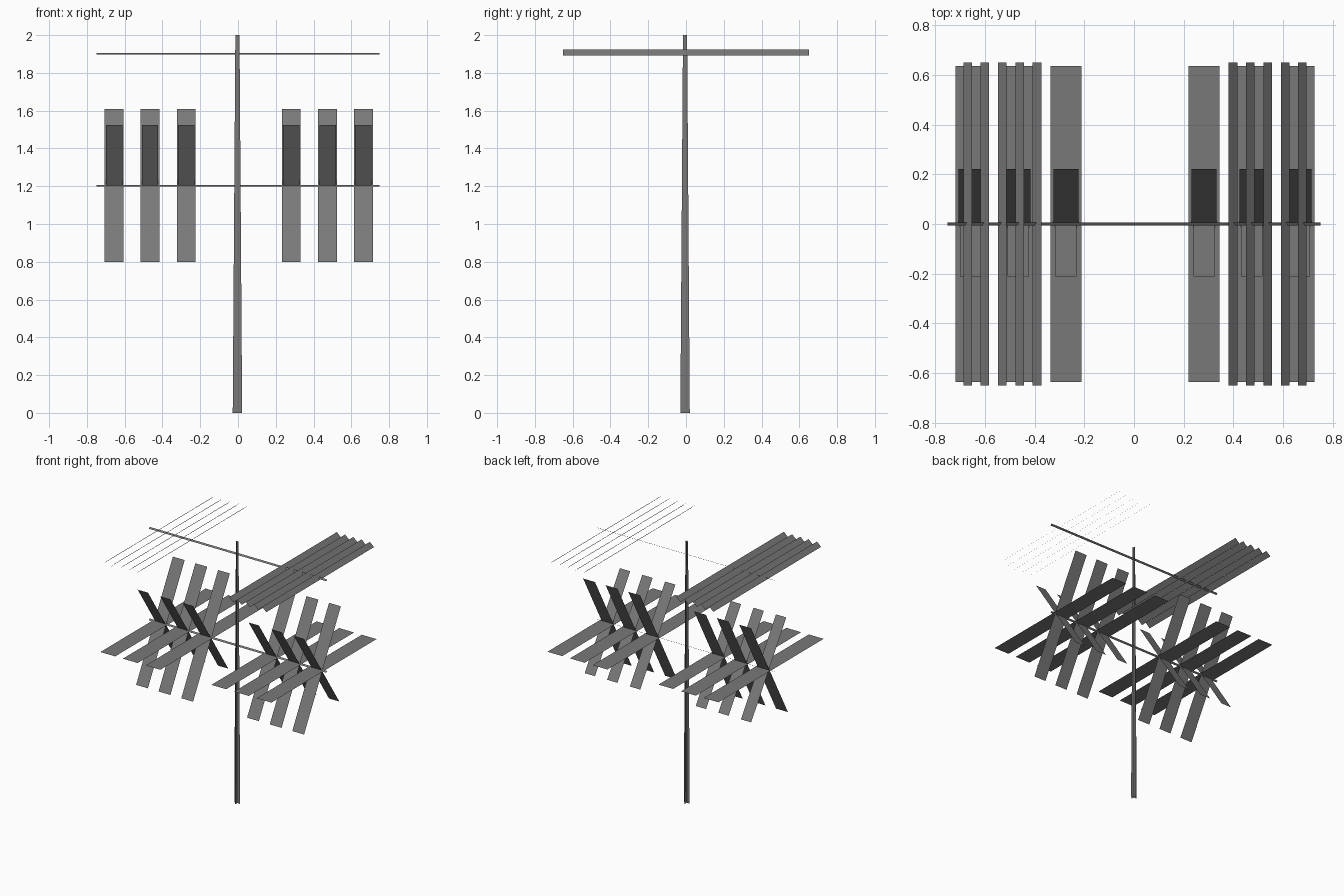
import bpy
from mathutils import Vector

if "Cube" in bpy.data.objects:
    bpy.data.objects.remove(bpy.data.objects["Cube"])

# One flat grey metal for the whole aerial
metal = bpy.data.materials.new("grey metal")
metal.diffuse_color = (0.19, 0.19, 0.19, 1.0)
metal.use_nodes = True
metal.node_tree.nodes["Principled BSDF"].inputs["Base Color"].default_value = metal.diffuse_color


def make_object(name, quads):
    """Build one object from a list of four-cornered cards."""
    verts = [tuple(v) for q in quads for v in q]
    faces = [tuple(range(i * 4, i * 4 + 4)) for i in range(len(quads))]
    mesh = bpy.data.meshes.new(name)
    mesh.from_pydata(verts, [], faces)
    mesh.materials.append(metal)
    obj = bpy.data.objects.new(name, mesh)
    bpy.context.collection.objects.link(obj)
    return obj


def strip(centre, half_a, half_b):
    """Flat card spanned by two half-extent vectors."""
    c, a, b = Vector(centre), Vector(half_a), Vector(half_b)
    return [c - a - b, c + a - b, c + a + b, c - a + b]


# Mast: two crossed tapering cards
MX, MY, BASE, TOP = -0.003, -0.005, 0.025, 0.011
cards = []
for d in (Vector((1, 0, 0)), Vector((0, 1, 0))):
    foot, tip = Vector((MX, MY, 0)), Vector((MX, MY, 2))
    cards.append([foot - d * BASE, foot + d * BASE, tip + d * TOP, tip - d * TOP])
make_object("mast", cards)

# Booms: narrow cards tilted up towards the back
for name, z in (("upper_boom", 1.901), ("lower_boom", 1.202)):
    make_object(name, [strip((0, 0, z), (0.75, 0, 0), (0, 0.0065, 0.0045))])

SHIFT = 0.004  # elements sit slightly off the mast centre

# Upper elements: long slats, sloping down and away from the mast
for side, label in ((-1, "left"), (1, "right")):
    slats = []
    for i in range(5):
        x = side * (0.394 + 0.0698 * i) + SHIFT
        slats.append(strip((x, 0, 1.907), (0.0172 * side, 0, -0.0158), (0, 0.65, 0)))
    make_object("upper_slats_" + label, slats)

# Lower elements: three crossing blades at each station along the boom
# (half width, half reach in y, half reach in z)
BLADES = {
    "level_blades": (0.0625, 0.635, 0.0),
    "steep_blades": (0.05, 0.222, 0.405),
    "short_blades": (0.0435, -0.212, 0.32),
}
for side, label in ((-1, "left"), (1, "right")):
    for name, (w, ry, rz) in BLADES.items():
        quads = [strip((side * x + SHIFT, 0, 1.203), (w, 0, 0), (0, ry, rz))
                 for x in (0.278, 0.47, 0.66)]
        make_object(name + "_" + label, quads)
